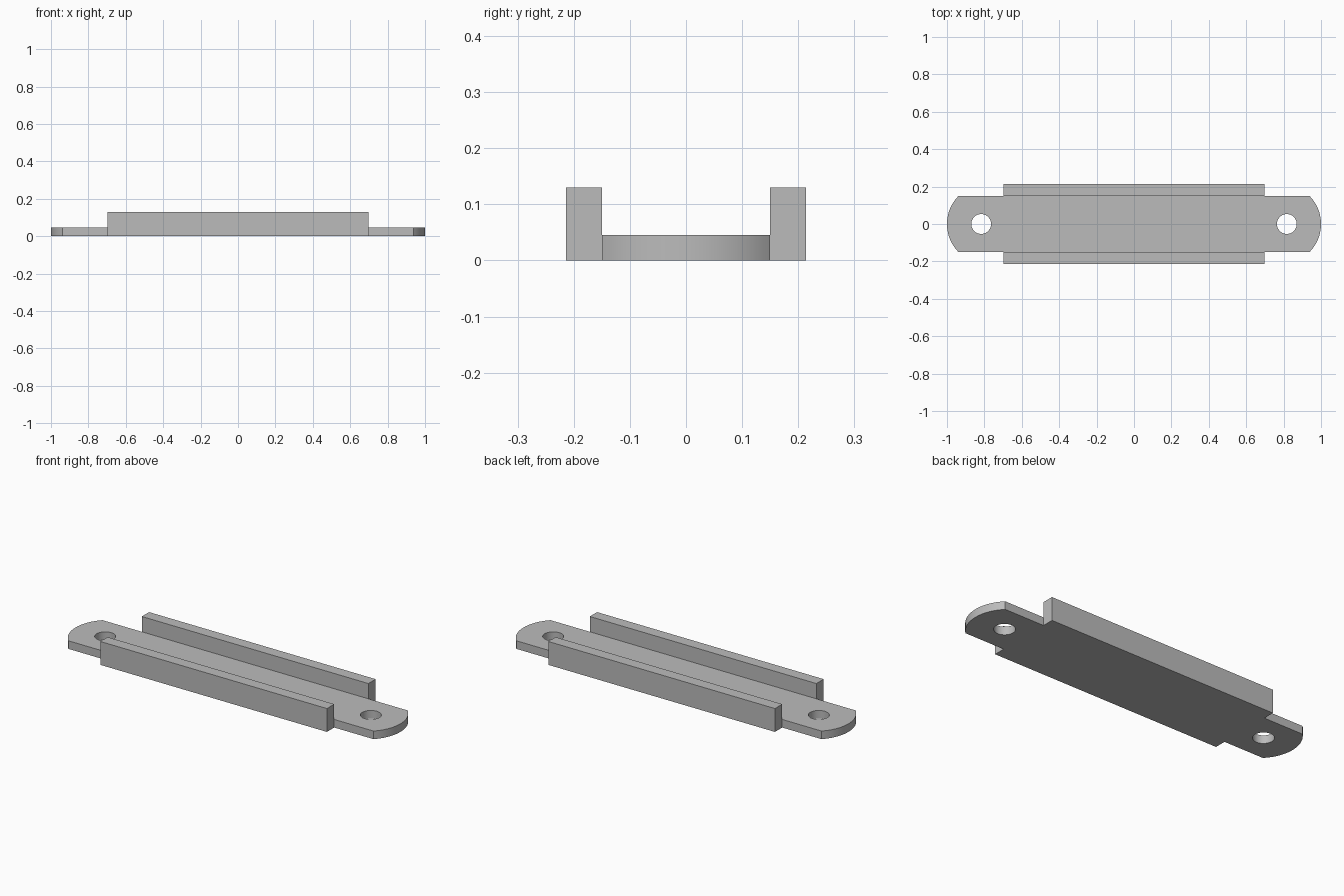
import bpy
import bmesh
import math

cube = bpy.data.objects.get("Cube")
if cube:
    bpy.data.objects.remove(cube, do_unlink=True)

HALF_WIDTH = 0.15      # strip half width
OUTER = 0.214          # outer half width, also the end arc radius
THICK = 0.045
RAIL_HEIGHT = 0.13
RAIL_HALF_LENGTH = 0.697
HOLE_X, HOLE_R = 0.817, 0.053

grey = bpy.data.materials.new("light_grey")
grey.use_nodes = True
colour = (0.5, 0.5, 0.5, 1)
grey.diffuse_color = colour
grey.node_tree.nodes["Principled BSDF"].inputs["Base Color"].default_value = colour


def extrude_outline(name, points, height):
    """Solid made by lifting a flat outline from the ground."""
    bm = bmesh.new()
    face = bm.faces.new([bm.verts.new((x, y, 0)) for x, y in points])
    lifted = bmesh.ops.extrude_face_region(bm, geom=[face])["geom"]
    top = [v for v in lifted if isinstance(v, bmesh.types.BMVert)]
    bmesh.ops.translate(bm, verts=top, vec=(0, 0, height))
    bmesh.ops.recalc_face_normals(bm, faces=bm.faces)
    mesh = bpy.data.meshes.new(name)
    bm.to_mesh(mesh)
    bm.free()
    mesh.materials.append(grey)
    obj = bpy.data.objects.new(name, mesh)
    bpy.context.collection.objects.link(obj)
    return obj


# Base strip with shallow rounded ends
spread = math.asin(HALF_WIDTH / OUTER)
steps = 20
arc = [spread * (2 * i / steps - 1) for i in range(steps + 1)]
right_end = [(1 - OUTER + OUTER * math.cos(a), OUTER * math.sin(a)) for a in arc]
left_end = [(-x, -y) for x, y in right_end]
strip = extrude_outline("base_strip", right_end + left_end, THICK)

# Screw holes through both ends
for side, sign in (("left", 1), ("right", -1)):
    bpy.ops.mesh.primitive_cylinder_add(vertices=48, radius=HOLE_R, depth=0.3,
                                        location=(sign * HOLE_X, 0, 0))
    cutter = bpy.context.object
    cutter.name = side + "_hole_cutter"
    cutter.data.materials.append(grey)
    cutter.hide_render = True
    cutter.hide_set(True)
    cut = strip.modifiers.new(side + "_hole", "BOOLEAN")
    cut.operation = "DIFFERENCE"
    cut.solver = "EXACT"
    cut.object = cutter

# Upright rails along the front and back edges
for side, sign in (("front", -1), ("back", 1)):
    near, far = sorted((sign * HALF_WIDTH, sign * OUTER))
    corners = [(-RAIL_HALF_LENGTH, near), (RAIL_HALF_LENGTH, near),
               (RAIL_HALF_LENGTH, far), (-RAIL_HALF_LENGTH, far)]
    extrude_outline(side + "_rail", corners, RAIL_HEIGHT)

# Smooth the curved walls, keep the edges sharp
bpy.ops.object.select_all(action="DESELECT")
strip.select_set(True)
bpy.context.view_layer.objects.active = strip
for modifier in list(strip.modifiers):
    bpy.ops.object.modifier_apply(modifier=modifier.name)
bpy.ops.object.shade_smooth_by_angle(angle=math.radians(30))
for side in ("left", "right"):
    bpy.data.objects.remove(bpy.data.objects[side + "_hole_cutter"], do_unlink=True)
